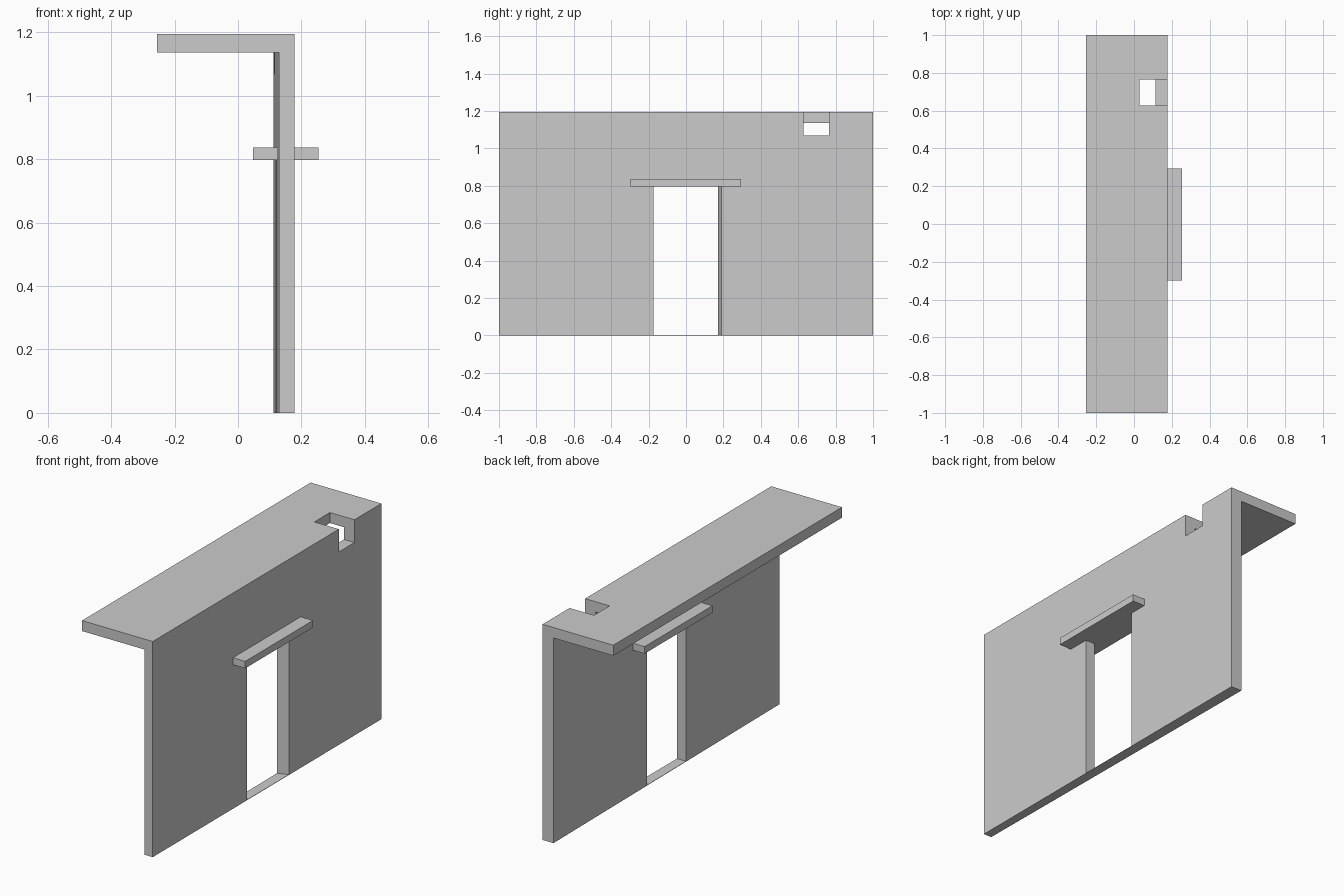
import bpy, bmesh

if "Cube" in bpy.data.objects:
    bpy.data.objects.remove(bpy.data.objects["Cube"])


def prism(name, bottom, top):
    """Closed solid between two matching loops of points."""
    bm = bmesh.new()
    a = [bm.verts.new(p) for p in bottom]
    b = [bm.verts.new(p) for p in top]
    n = len(a)
    bm.faces.new(a)
    bm.faces.new(b)
    for i in range(n):
        j = (i + 1) % n
        bm.faces.new((a[i], a[j], b[j], b[i]))
    bmesh.ops.recalc_face_normals(bm, faces=bm.faces)
    mesh = bpy.data.meshes.new(name)
    bm.to_mesh(mesh)
    bm.free()
    obj = bpy.data.objects.new(name, mesh)
    bpy.context.collection.objects.link(obj)
    return obj


def upright(name, plan, z0, z1):
    return prism(name, [(x, y, z0) for x, y in plan], [(x, y, z1) for x, y in plan])


def box(name, x0, x1, y0, y1, z0, z1):
    return upright(name, [(x0, y0), (x1, y0), (x1, y1), (x0, y1)], z0, z1)


def cut(target, cutter):
    cutter.hide_render = True
    mod = target.modifiers.new(cutter.name, 'BOOLEAN')
    mod.operation = 'DIFFERENCE'
    mod.solver = 'EXACT'
    mod.object = cutter
    bpy.context.view_layer.objects.active = target
    bpy.ops.object.modifier_apply(modifier=mod.name)
    bpy.data.objects.remove(cutter, do_unlink=True)


# L-shaped wall and roof; the inner wall face leans slightly in plan
def section(y, inner):
    return [(x, y, z) for x, z in ((0.178, 0), (0.178, 1.194), (-0.255, 1.194),
                                   (-0.255, 1.136), (inner, 1.136), (inner, 0))]


wall = prism("wall_and_roof", section(-1, 0.129), section(1, 0.112))

# Doorway with one angled jamb, leaving a paper-thin sill on the ground
cut(wall, upright("door_cutter",
                  [(0.0, -0.175), (0.3, -0.175), (0.3, 0.225), (0.178, 0.19), (0.12, 0.171), (0.0, 0.135)],
                  0.002, 0.81))

# Square notch through the roof edge and the top of the wall
cut(wall, box("notch_cutter", 0.028, 0.4, 0.628, 0.764, 1.068, 1.4))

# Flat lintel passing through the wall above the door
box("lintel", 0.047, 0.253, -0.298, 0.295, 0.797, 0.836)
